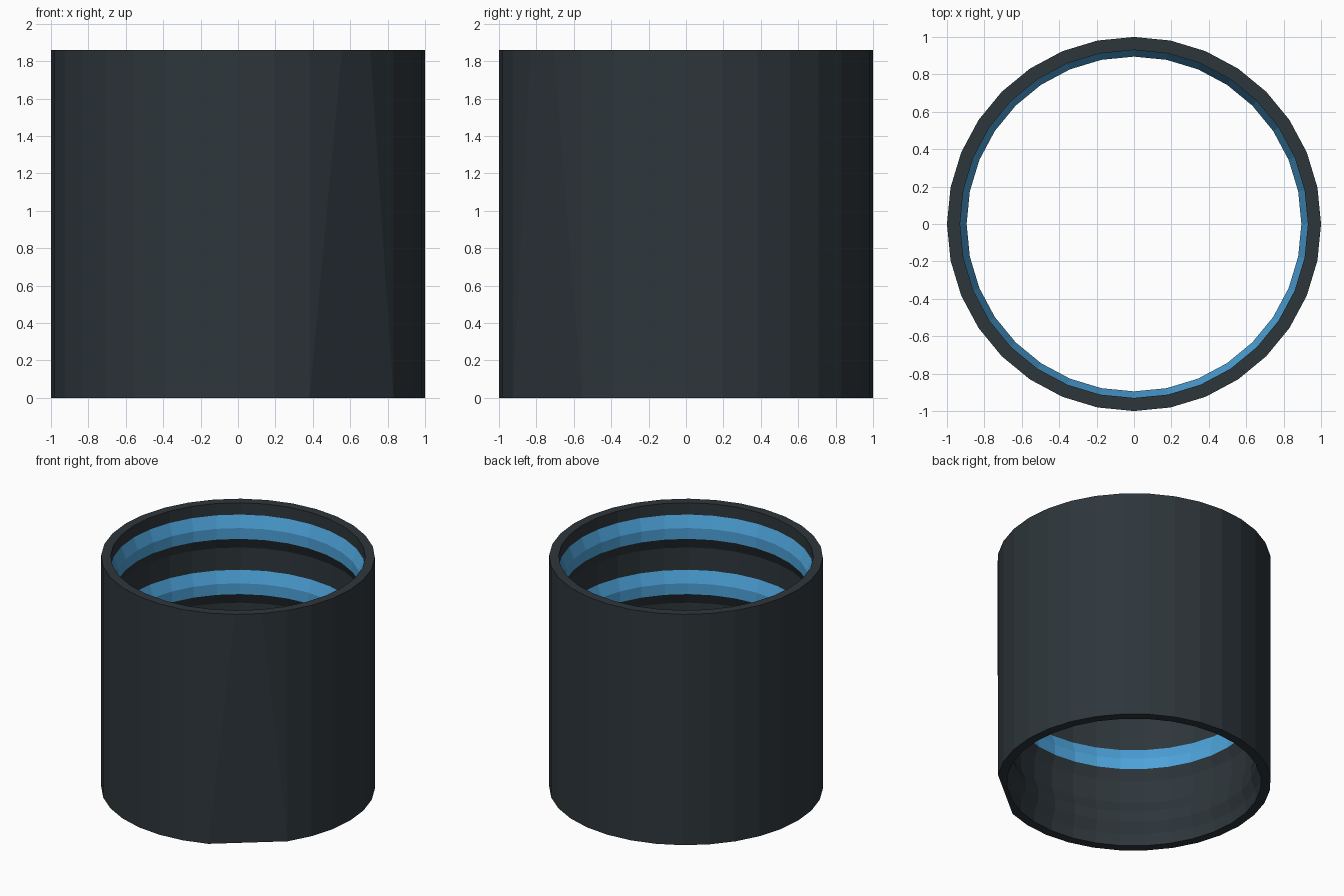
import bpy, bmesh, math

if "Cube" in bpy.data.objects:
    bpy.data.objects.remove(bpy.data.objects["Cube"])

N = 32            # sides
H = 1.86          # height
R_OUT, R_WALL, R_RIDGE = 1.0, 0.93, 0.895


def material(name, rgb):
    m = bpy.data.materials.new(name)
    m.diffuse_color = (*rgb, 1)
    m.use_nodes = True
    m.node_tree.nodes["Principled BSDF"].inputs["Base Color"].default_value = m.diffuse_color
    return m


dark = material("dark slate", (0.027, 0.037, 0.044))
blue = material("bright blue", (0.072, 0.36, 0.69))

# Closed profile (radius, height, material of the band that starts here)
profile = [(R_OUT, 0, 0), (R_OUT, H, 0), (R_WALL, H, 0)]
# Four inner ridges: top slope and crest are blue on the upper three
for top, mat in ((1.765, 1), (1.32, 1), (0.806, 1), (0.36, 0)):
    profile += [(R_WALL, top, mat), (R_RIDGE, top - 0.093, mat),
                (R_RIDGE, top - 0.18, 0), (R_WALL, top - 0.265, 0)]
profile.append((R_WALL, 0, 0))

# Sleeve: revolve the profile
bm = bmesh.new()
rings = []
for r, z, _ in profile:
    rings.append([bm.verts.new((r * math.cos(2 * math.pi * i / N),
                                r * math.sin(2 * math.pi * i / N), z))
                  for i in range(N)])
for k, (_, _, mat) in enumerate(profile):
    a, b = rings[k], rings[(k + 1) % len(rings)]
    for i in range(N):
        j = (i + 1) % N
        f = bm.faces.new((a[i], a[j], b[j], b[i]))
        f.material_index = mat

# Flat spot on the bottom outer edge (front right): three sides become one
base = rings[0]
bmesh.ops.weld_verts(bm, targetmap={base[27]: base[26], base[28]: base[29]})
bmesh.ops.recalc_face_normals(bm, faces=bm.faces[:])

mesh = bpy.data.meshes.new("ridged_sleeve")
bm.to_mesh(mesh)
bm.free()
mesh.materials.append(dark)
mesh.materials.append(blue)
obj = bpy.data.objects.new("ridged_sleeve", mesh)
bpy.context.collection.objects.link(obj)
